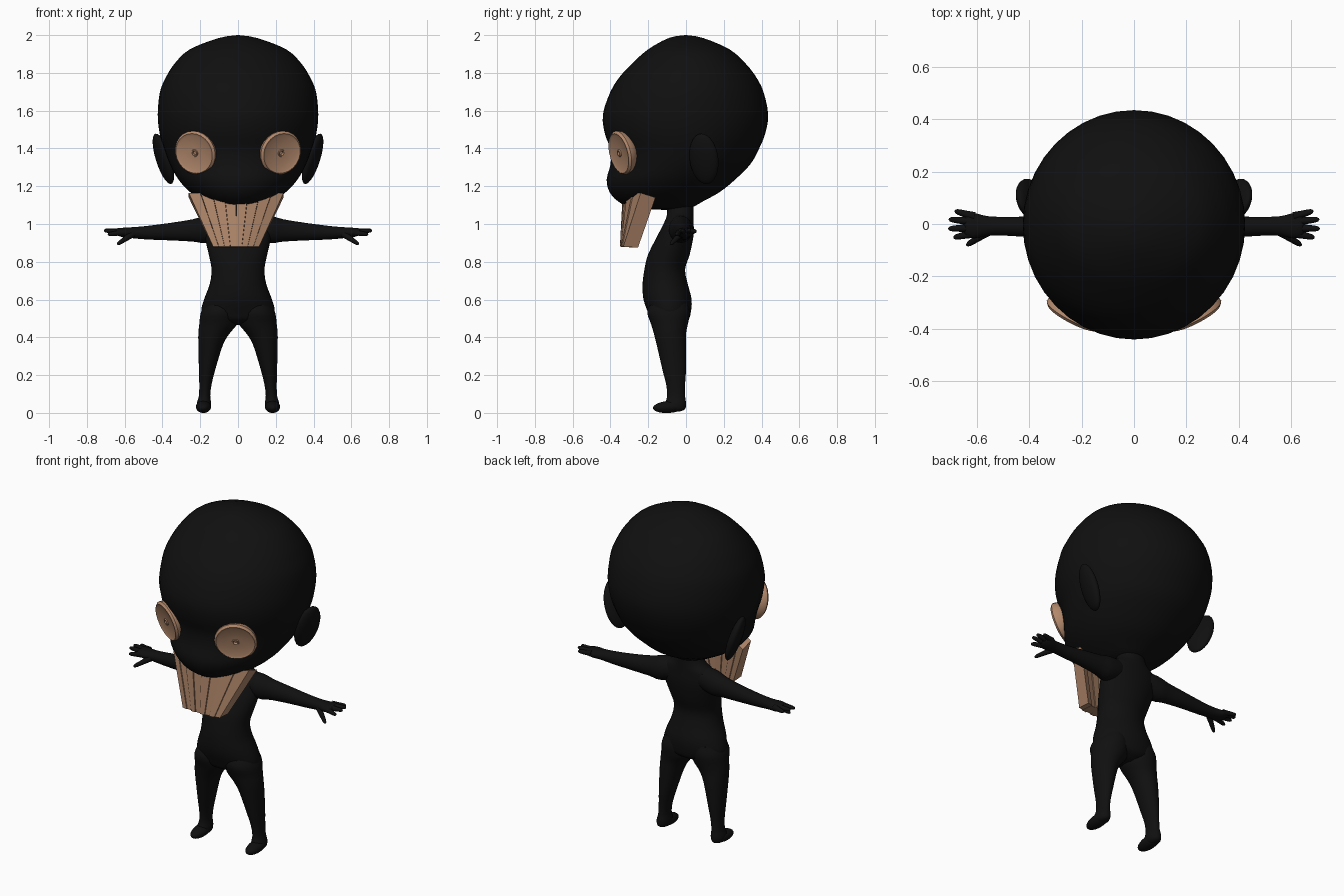
import bpy, bmesh, math
from mathutils import Vector, Matrix

if "Cube" in bpy.data.objects:
    bpy.data.objects.remove(bpy.data.objects["Cube"])


def material(name, rgb):
    m = bpy.data.materials.new(name)
    m.diffuse_color = (*rgb, 1)
    m.use_nodes = True
    m.node_tree.nodes["Principled BSDF"].inputs["Base Color"].default_value = m.diffuse_color
    return m


BLACK = material("black skin", (0.005, 0.005, 0.005))
WOOD = material("tan wood", (0.45, 0.25, 0.15))


def finish(bm, name, mat, angle=60):
    bmesh.ops.recalc_face_normals(bm, faces=bm.faces)
    me = bpy.data.meshes.new(name)
    bm.to_mesh(me)
    bm.free()
    ob = bpy.data.objects.new(name, me)
    bpy.context.collection.objects.link(ob)
    me.materials.append(mat)
    if angle:
        bpy.ops.object.select_all(action='DESELECT')
        ob.select_set(True)
        bpy.context.view_layer.objects.active = ob
        bpy.ops.object.shade_smooth_by_angle(angle=math.radians(angle))
    return ob


def smooth_rows(rows, steps):
    """Catmull-Rom interpolation between cross-sections."""
    out = []
    for i in range(len(rows) - 1):
        a, b, c, d = (rows[min(max(k, 0), len(rows) - 1)] for k in (i - 1, i, i + 1, i + 2))
        for s in range(steps):
            t = s / steps
            out.append([0.5 * (2 * q + (r - p) * t + (2 * p - 5 * q + 4 * r - w) * t * t
                               + (3 * q - p - 3 * r + w) * t ** 3)
                        for p, q, r, w in zip(a, b, c, d)])
    return out + [list(rows[-1])]


def loft(name, rows, axis, mat=BLACK, n=28, steps=3, mirror=False, matrix=None, angle=60):
    """Oval sections (position, u_min, u_max, v_min, v_max) along axis 'x' or 'z'."""
    bm = bmesh.new()
    rings = []
    for p, u0, u1, v0, v1 in smooth_rows(rows, steps):
        ring = []
        for k in range(n):
            a = 2 * math.pi * k / n
            u = (u0 + u1) / 2 + (u1 - u0) / 2 * math.cos(a)
            v = (v0 + v1) / 2 + (v1 - v0) / 2 * math.sin(a)
            ring.append(bm.verts.new((u, v, p) if axis == 'z' else (p, u, v)))
        rings.append(ring)
    for r, s in zip(rings, rings[1:]):
        for k in range(n):
            bm.faces.new((r[k], r[(k + 1) % n], s[(k + 1) % n], s[k]))
    bm.faces.new(rings[0])
    bm.faces.new(rings[-1])
    if matrix:
        bm.transform(matrix)
    if mirror:
        flip(bm)
    return finish(bm, name, mat, angle)


def flip(bm):
    bm.transform(Matrix.Scale(-1, 4, (1, 0, 0)))


def ball(name, loc, radii, rot, mirror):
    bm = bmesh.new()
    bmesh.ops.create_uvsphere(bm, u_segments=24, v_segments=14, radius=1)
    bm.transform(Matrix.Translation(loc) @ rot @ Matrix.Diagonal((*radii, 1)))
    if mirror:
        flip(bm)
    return finish(bm, name, BLACK)


# Head: height, front, back, half width
head = [(2.0, -.002, .002, .002), (1.985, -.09, .09, .10), (1.925, -.20, .23, .255),
        (1.85, -.285, .315, .335), (1.78, -.35, .37, .38), (1.70, -.40, .41, .413),
        (1.58, -.44, .435, .425), (1.48, -.43, .42, .415), (1.395, -.40, .385, .39),
        (1.315, -.40, .34, .36), (1.235, -.42, .26, .315), (1.17, -.405, .18, .255),
        (1.12, -.36, .09, .18), (1.085, -.28, .02, .10), (1.075, -.12, -.10, .01)]
loft("head", [(z, -w, w, f, b) for z, f, b, w in head], 'z', n=40)

# Torso and neck
torso = [(1.12, -.10, .04, .07), (1.06, -.10, .04, .10), (1.02, -.11, .04, .16),
         (.94, -.15, .04, .175), (.84, -.20, .02, .155), (.76, -.22, -.005, .14),
         (.68, -.23, .01, .15), (.60, -.225, .03, .18), (.53, -.20, .025, .193),
         (.49, -.18, .01, .14), (.465, -.12, -.04, .03)]
loft("torso", [(z, -w, w, f, b) for z, f, b, w in torso], 'z', n=36)

leg = [(.58, .01, .17, -.19, .01), (.53, 0, .197, -.205, .02), (.47, .005, .205, -.185, .01),
       (.42, .045, .21, -.17, 0), (.36, .08, .21, -.155, 0), (.23, .12, .207, -.125, 0),
       (.15, .14, .205, -.105, -.005), (.09, .147, .207, -.10, -.005),
       (.05, .142, .218, -.11, 0), (.02, .148, .215, -.11, -.005), (.008, .165, .20, -.09, -.03)]
arm = [(.06, -.09, .02, .93, 1.05), (.17, -.09, .035, .90, 1.043), (.24, -.07, .03, .907, 1.025),
       (.35, -.055, .03, .913, 1.007), (.48, -.045, .027, .918, .99), (.56, -.045, .03, .925, .983),
       (.61, -.055, .042, .93, .98), (.64, -.045, .04, .94, .977), (.65, -.03, .025, .95, .965)]
# Finger and thumb: root, tip
fingers = [((.61, .028, .96), (.685, .05, .962)), ((.62, .01, .96), (.708, .018, .968)),
           ((.62, -.015, .958), (.71, -.018, .965)), ((.61, -.035, .955), (.69, -.052, .945)),
           ((.56, -.03, .945), (.64, -.082, .892))]
# Round button profile with a raised rim and centre hole: height, radius
button = [(-.03, .095), (-.005, .115), (.018, .119), (.03, .108), (.024, .095),
          (.024, .02), (.03, .018), (.03, .012), (.012, .011), (.012, .001)]

for side, mir in (("right", False), ("left", True)):
    loft(side + "_leg", leg, 'z', mirror=mir)
    ball(side + "_foot", (.183, -.088, .032), (.04, .087, .032), Matrix.Rotation(.08, 4, 'X'), mir)
    loft(side + "_arm", arm, 'x', mirror=mir, n=24)
    for i, (a, b) in enumerate(fingers):
        a, b = Vector(a), Vector(b)
        length = (b - a).length
        rows = [(length * t, -r, r, -r, r) for t, r in
                ((0, .018), (.4, .014), (.8, .011), (.95, .007), (1, .001))]
        place = Matrix.Translation(a) @ (b - a).to_track_quat('Z', 'Y').to_matrix().to_4x4()
        loft(f"{side}_finger_{i + 1}", rows, 'z', mirror=mir, n=10, steps=2, matrix=place)
    # Ear leans outward at the top and the rear
    tilt = Matrix.Rotation(math.radians(-18), 4, 'Z') @ Matrix.Rotation(math.radians(18), 4, 'Y')
    ball(side + "_ear", (.395, .095, 1.345), (.034, .08, .14), tilt, mir)
    # Button eye faces outward and slightly down
    yaw, pitch = math.radians(27), math.radians(13)
    n = Vector((math.sin(yaw) * math.cos(pitch), -math.cos(yaw) * math.cos(pitch), -math.sin(pitch)))
    place = Matrix.Translation(Vector((.23, -.352, 1.375)) - n * .024) @ \
        n.to_track_quat('Z', 'Y').to_matrix().to_4x4()
    loft(side + "_button_eye", [(h, -r, r, -r, r) for h, r in button], 'z', WOOD,
         n=24, steps=1, mirror=mir, matrix=place, angle=30)

# Fan of tapered wooden slats below the muzzle
COUNT = 8
for i in range(COUNT):
    bm = bmesh.new()
    step = .006 * (i % 2)
    ends = []
    for half, zf, zb, y_mid, curve in ((.122, .88, .875, -.35, .012), (.252, 1.165, 1.14, -.335, .09)):
        quad = []
        for k, depth in ((0.015, 0), (.985, 0), (.985, .078), (0.015, .078)):
            t = -1 + 2 * (i + k) / COUNT
            quad.append(bm.verts.new((-.01 + half * t, y_mid + curve * t * t + depth + step,
                                      zb if depth else zf)))
        ends.append(quad)
    lo, hi = ends
    bm.faces.new(lo)
    bm.faces.new(hi)
    for k in range(4):
        bm.faces.new((lo[k], lo[(k + 1) % 4], hi[(k + 1) % 4], hi[k]))
    finish(bm, f"mouth_slat_{i + 1}", WOOD, None)
